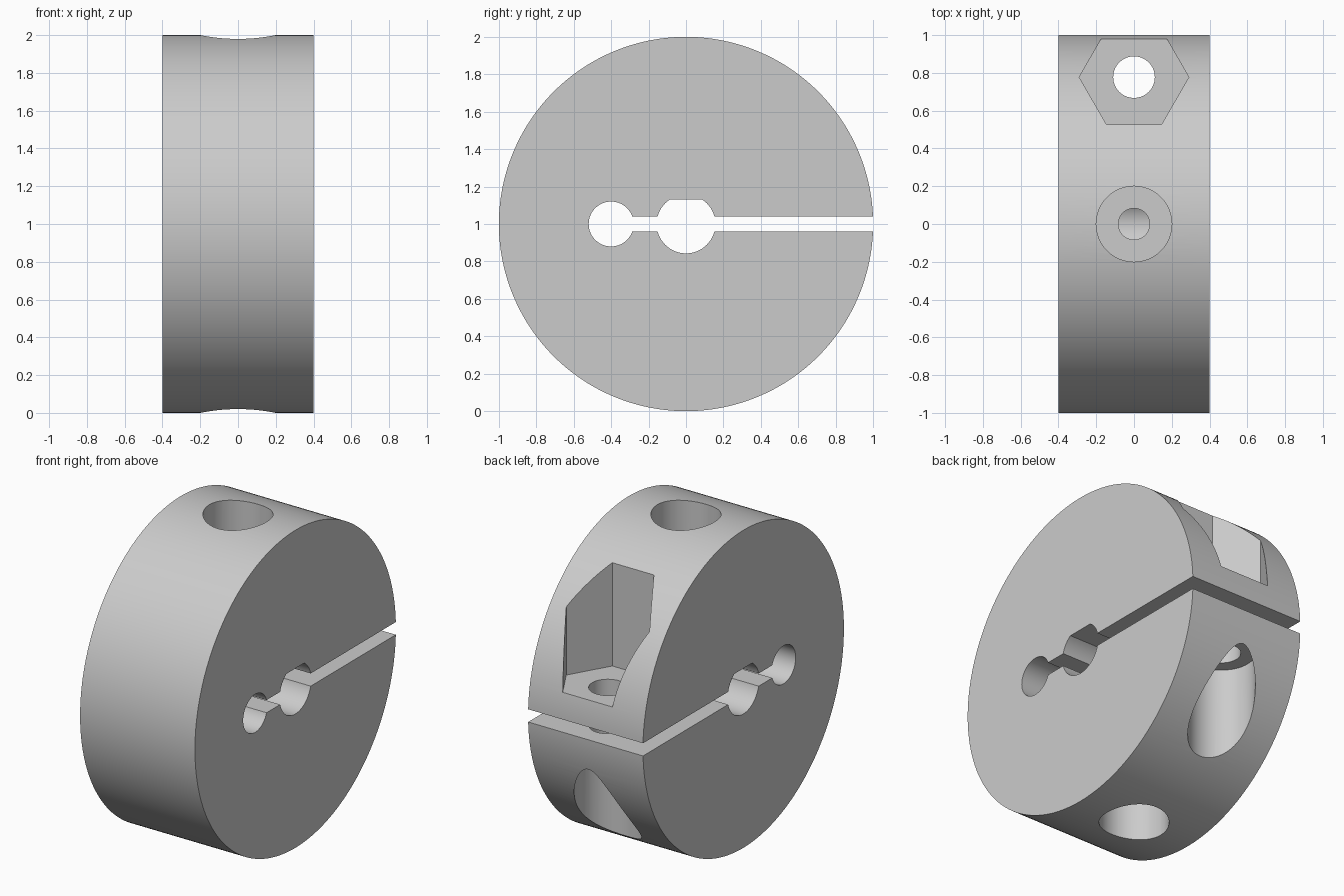
import bpy
import bmesh
from math import sin, cos, pi
from mathutils import Matrix

cube = bpy.data.objects.get("Cube")
if cube:
    bpy.data.objects.remove(cube, do_unlink=True)

steel = bpy.data.materials.new("satin_grey")
steel.use_nodes = True
GREY = (0.6, 0.6, 0.6, 1)
steel.diffuse_color = GREY
steel.node_tree.nodes["Principled BSDF"].inputs["Base Color"].default_value = GREY


def circle(radius, n, cx=0, cy=0, top=None):
    """Outline of a circle, optionally with a flat cut across its top."""
    pts = [(cx + radius * cos(2 * pi * i / n), cy + radius * sin(2 * pi * i / n)) for i in range(n)]
    if top is None:
        return pts
    half = (radius ** 2 - top ** 2) ** 0.5
    below = [p for p in pts if p[1] - cy < top - 1e-4]
    start = [p for p in below if p[0] > cx and p[1] >= cy]
    rest = [p for p in below if p not in start]
    return start + [(cx + half, cy + top), (cx - half, cy + top)] + rest


def prism(name, outline, low, high, along_x=False):
    """Extrude an outline along z, or along x with the outline in the yz plane."""
    bm = bmesh.new()
    face = bm.faces.new([bm.verts.new((u, v, low)) for u, v in outline])
    grown = bmesh.ops.extrude_face_region(bm, geom=[face])["geom"]
    verts = [g for g in grown if isinstance(g, bmesh.types.BMVert)]
    bmesh.ops.translate(bm, verts=verts, vec=(0, 0, high - low))
    if along_x:
        turn = Matrix(((0, 0, 1), (1, 0, 0), (0, 1, 0)))
        bmesh.ops.transform(bm, matrix=turn.to_4x4(), verts=bm.verts)
    bmesh.ops.recalc_face_normals(bm, faces=bm.faces)
    mesh = bpy.data.meshes.new(name)
    bm.to_mesh(mesh)
    bm.free()
    mesh.materials.append(steel)
    obj = bpy.data.objects.new(name, mesh)
    bpy.context.collection.objects.link(obj)
    return obj


# Round clamp body lying along x
body = prism("clamp_body", circle(1, 192, 0, 1), -0.4, 0.4, True)

BOLT_Y = 0.777
slot = [(-0.4, 0.96), (1.2, 0.96), (1.2, 1.04), (-0.4, 1.04)]
cutters = [
    # Shaft bore with a flat, relief hole and clamping slot
    prism("shaft_bore", circle(0.157, 64, 0, 1, 0.13), -0.6, 0.6, True),
    prism("relief_hole", circle(0.12, 64, -0.4, 1), -0.6, 0.6, True),
    prism("clamp_slot", slot, -0.6, 0.6, True),
    # Clamping bolt: through hole, hexagonal nut pocket and head recess
    prism("bolt_hole", circle(0.11, 64, 0, BOLT_Y), 0.5, 1.5),
    prism("nut_pocket", circle(0.29, 6, 0, BOLT_Y), 1.2, 2.2),
    prism("bolt_head_recess", circle(0.193, 64, 0, BOLT_Y), -0.2, 0.78),
    # Set screw: recess with a pilot into the bore, and the blind hole opposite
    prism("set_screw_recess", circle(0.2, 64), 1.25, 2.2),
    prism("set_screw_pilot", circle(0.083, 48), 1.0, 1.5),
    prism("lower_blind_hole", circle(0.2, 64), -0.2, 0.75),
]

bpy.ops.object.select_all(action="DESELECT")
bpy.context.view_layer.objects.active = body
body.select_set(True)
for cutter in cutters:
    cutter.hide_render = True
    mod = body.modifiers.new(cutter.name, "BOOLEAN")
    mod.operation = "DIFFERENCE"
    mod.solver = "EXACT"
    mod.object = cutter
    bpy.ops.object.modifier_apply(modifier=mod.name)
for cutter in cutters:
    bpy.data.objects.remove(cutter, do_unlink=True)

bpy.ops.object.shade_smooth_by_angle(angle=pi / 7)
